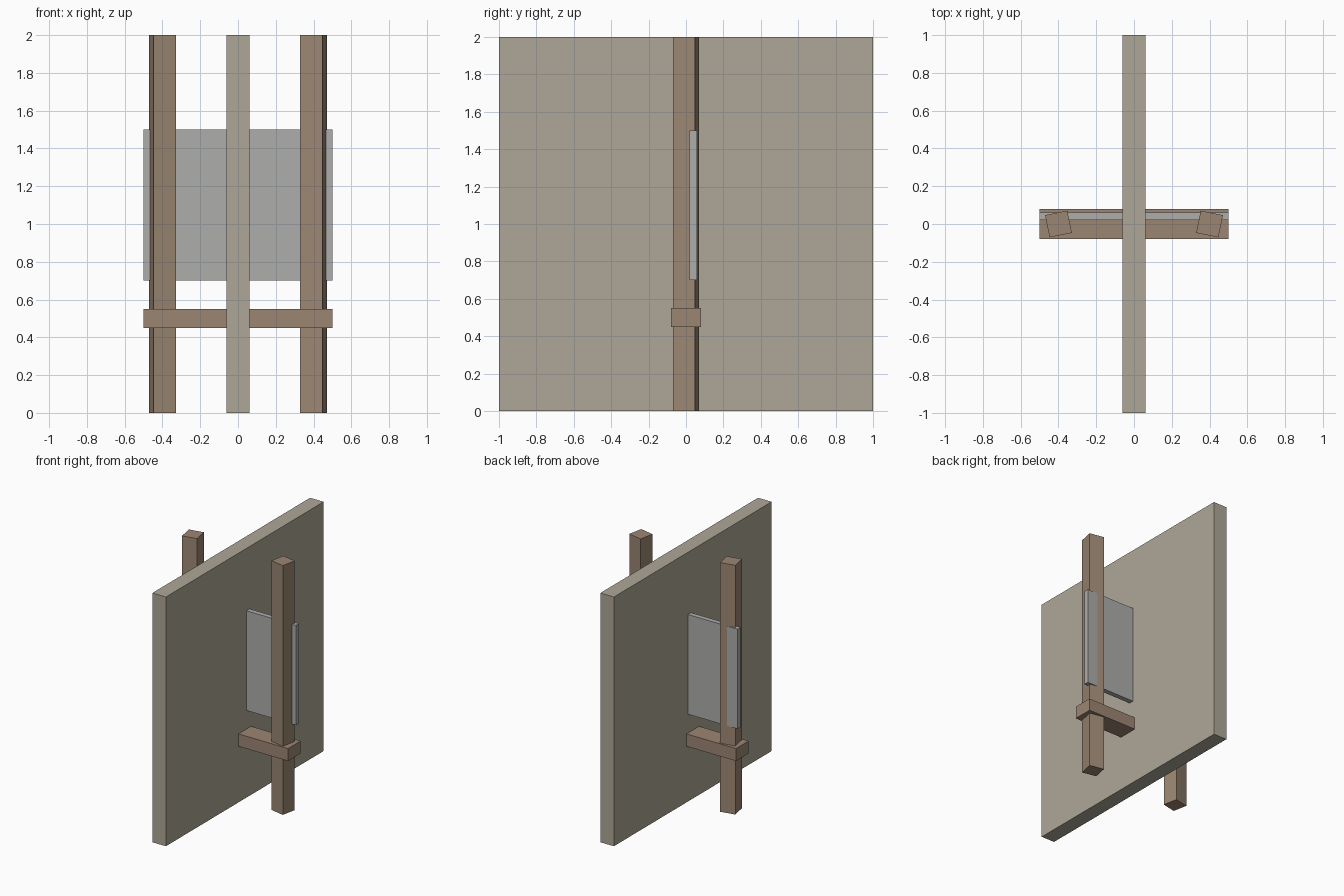
import bpy

if "Cube" in bpy.data.objects:
    bpy.data.objects.remove(bpy.data.objects["Cube"])


def material(name, color):
    mat = bpy.data.materials.new(name)
    mat.diffuse_color = (*color, 1.0)
    mat.use_nodes = True
    mat.node_tree.nodes["Principled BSDF"].inputs["Base Color"].default_value = mat.diffuse_color
    return mat


def box(name, size, center, mat, turn=0.0):
    bpy.ops.mesh.primitive_cube_add(size=1, location=center, rotation=(0, 0, turn))
    obj = bpy.context.object
    obj.name = name
    obj.scale = size
    bpy.ops.object.transform_apply(location=False, rotation=False, scale=True)
    obj.data.materials.append(mat)
    return obj


stone = material("stone", (0.42, 0.39, 0.31))
wood = material("wood", (0.33, 0.24, 0.17))
metal = material("metal", (0.42, 0.42, 0.41))

# Main slab, edge-on to the front
box("slab", (0.12, 2.0, 2.0), (0, 0, 1.0), stone)

# Two square posts, turned slightly in mirrored directions
for side, name in ((-1, "left_post"), (1, "right_post")):
    box(name, (0.12, 0.12, 2.0), (side * 0.40, 0, 1.0), wood, turn=-side * 0.2)

# Cross rail through the slab and posts
box("cross_rail", (1.0, 0.16, 0.10), (0, 0, 0.50), wood)

# Thin panel set toward the back of the posts
box("panel", (1.0, 0.04, 0.80), (0, 0.04, 1.10), metal)
